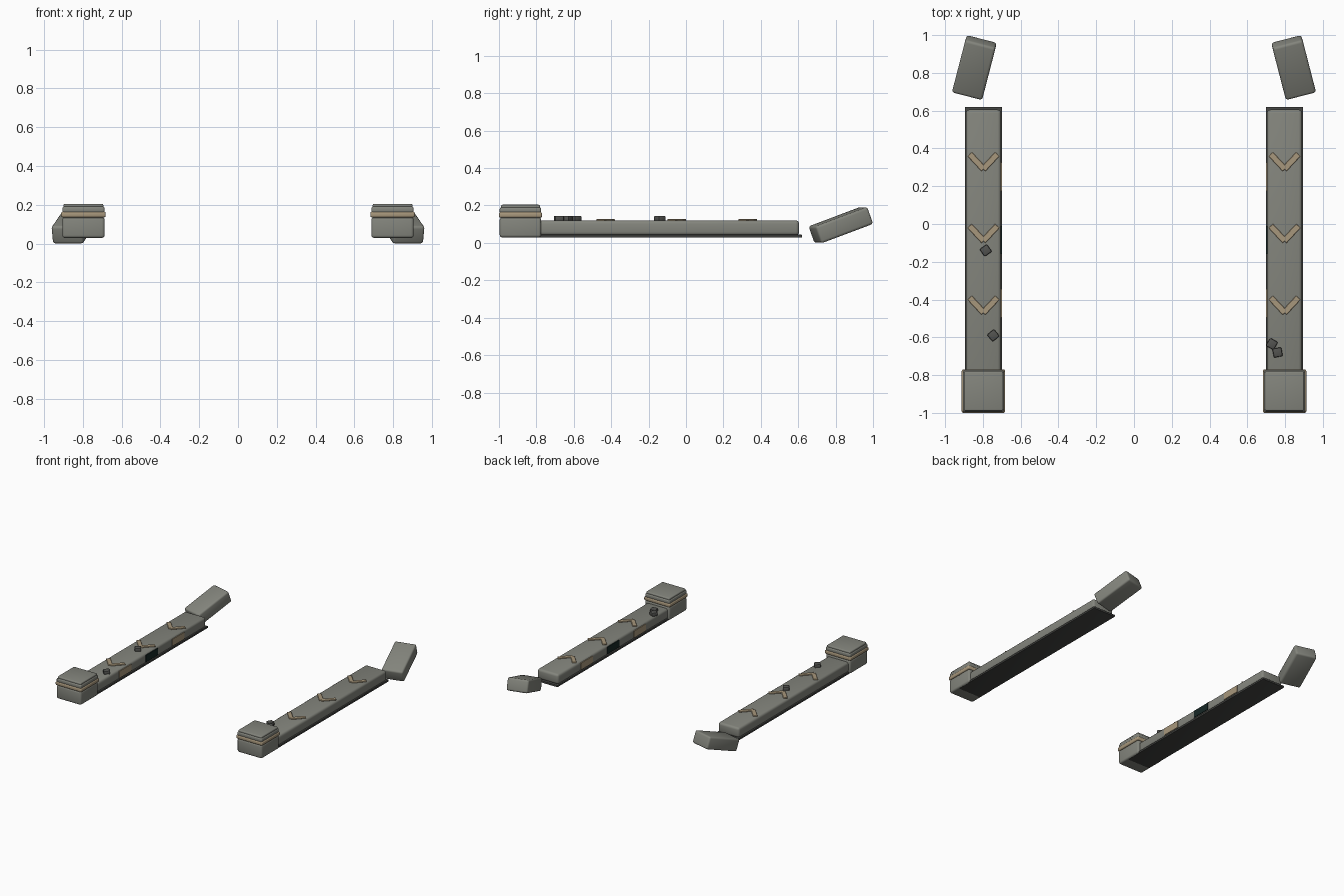
import bpy
from math import radians

if "Cube" in bpy.data.objects:
    bpy.data.objects.remove(bpy.data.objects["Cube"], do_unlink=True)


def material(name, r, g, b):
    m = bpy.data.materials.new(name)
    m.use_nodes = True
    m.diffuse_color = (r, g, b, 1)
    m.node_tree.nodes["Principled BSDF"].inputs["Base Color"].default_value = (r, g, b, 1)
    return m


STONE = material("grey_stone", 0.23, 0.235, 0.205)
TAN = material("tan_trim", 0.39, 0.31, 0.2)
DARK = material("dark_base", 0.055, 0.056, 0.052)
RUBBLE = material("rubble_grey", 0.085, 0.086, 0.08)
BLACK = material("dark_teal_panel", 0.008, 0.02, 0.019)


def block(name, center, size, mat, bevel=0.0, rot=(0, 0, 0), segments=3):
    """Box with rounded edges; rot in degrees."""
    bpy.ops.mesh.primitive_cube_add(size=1, location=center)
    ob = bpy.context.object
    ob.name = name
    ob.scale = size
    bpy.ops.object.transform_apply(location=False, rotation=False, scale=True)
    ob.rotation_euler = [radians(a) for a in rot]
    ob.data.materials.append(mat)
    if bevel:
        mod = ob.modifiers.new("rounded_edges", "BEVEL")
        mod.width = bevel
        mod.segments = segments
        bpy.ops.object.modifier_apply(modifier=mod.name)
        bpy.ops.object.shade_smooth_by_angle(angle=radians(35))
    return ob


for side, s in (("left", 1), ("right", -1)):
    x = 0.797 * s

    # Long low wall on its dark footing
    block(f"{side}_wall", (x, -0.095, 0.08), (0.186, 1.4, 0.08), STONE, 0.018)
    block(f"{side}_footing", (x, -0.14, 0.036), (0.196, 1.52, 0.016), DARK, 0.003)

    # End pillar: body, trim band and stepped cap
    block(f"{side}_pillar", (x, -0.885, 0.083), (0.218, 0.222, 0.108), STONE, 0.014)
    block(f"{side}_pillar_neck", (x, -0.885, 0.14), (0.208, 0.212, 0.06), STONE, 0.006)
    block(f"{side}_pillar_band", (x, -0.885, 0.15), (0.23, 0.23, 0.03), TAN, 0.009)
    block(f"{side}_pillar_cap", (x, -0.885, 0.174), (0.218, 0.222, 0.034), STONE, 0.01)
    block(f"{side}_pillar_cap_top", (x, -0.885, 0.193), (0.206, 0.208, 0.022), STONE, 0.007)

    # Broken-off block leaning at the far end
    block(f"{side}_fallen_block", (0.845 * s, 0.828, 0.095), (0.165, 0.306, 0.097),
          STONE, 0.014, (20, 0, 14.5 * s))

    # Chevrons pointing to the front
    for i, y in enumerate((0.33, -0.05, -0.43)):
        for d in (-1, 1):
            block(f"{side}_chevron_{i}", (x + 0.036 * d, y, 0.123), (0.032, 0.11, 0.008),
                  TAN, 0.002, (0, 0, -43 * d), 1)

    # Flush panels on the inner face
    for i, (y, mat) in enumerate(((-0.42, TAN), (-0.085, BLACK), (0.25, TAN))):
        block(f"{side}_inner_panel_{i}", (0.703 * s, y, 0.08), (0.007, 0.15, 0.055), mat)

# Loose rubble on the wall tops
for i, (x, y, turn) in enumerate(((-0.785, -0.14, 35), (-0.745, -0.59, 40),
                                  (0.73, -0.635, 60), (0.76, -0.68, 10))):
    block(f"rubble_{i}", (x, y, 0.13), (0.048, 0.048, 0.03), RUBBLE, 0.007, (0, 0, turn), 2)
